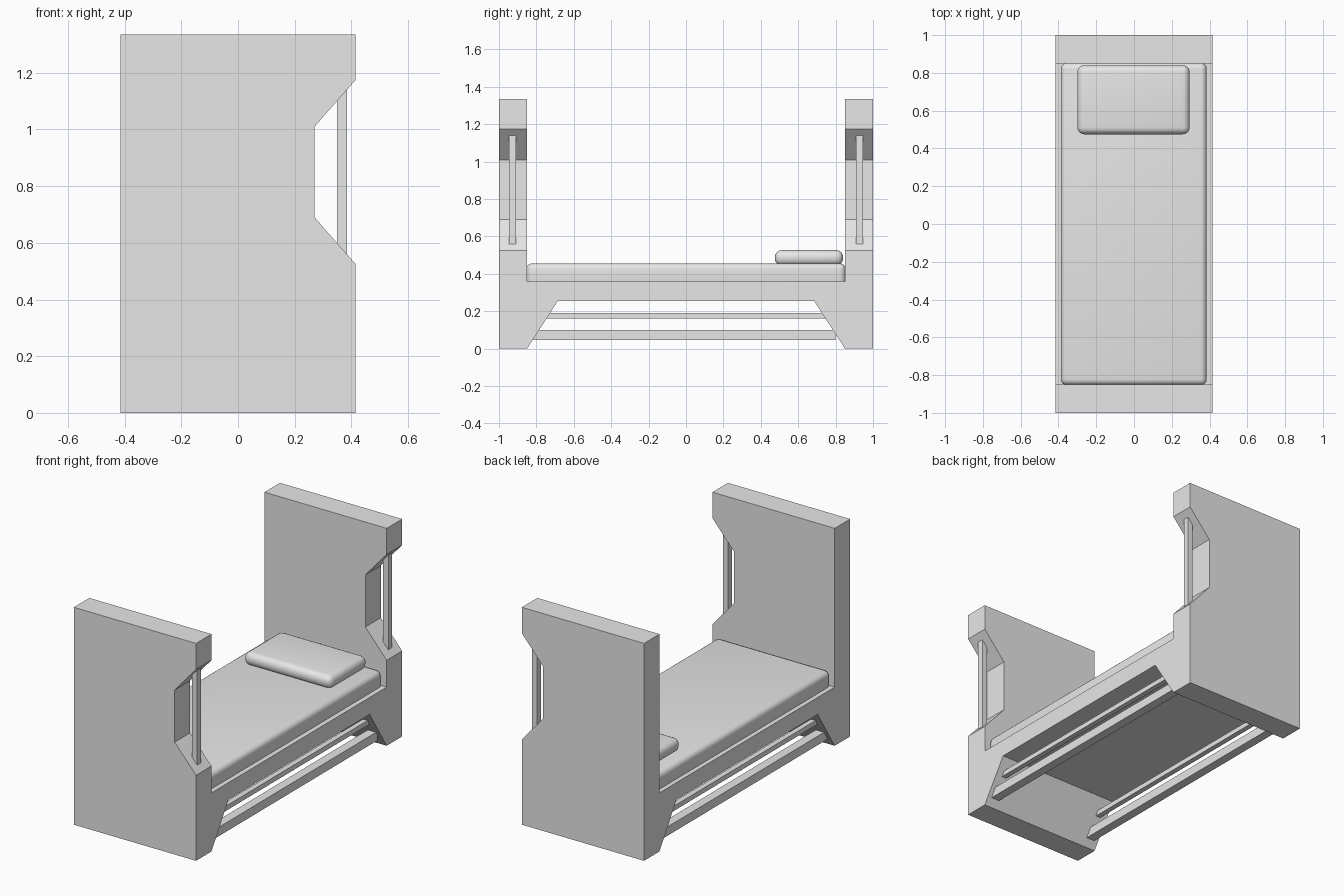
import bpy
import bmesh
from mathutils import Vector

cube = bpy.data.objects.get("Cube")
if cube:
    bpy.data.objects.remove(cube, do_unlink=True)

grey = bpy.data.materials.new("light_grey")
grey.use_nodes = True
colour = (0.8, 0.8, 0.8, 1)
grey.diffuse_color = colour
grey.node_tree.nodes["Principled BSDF"].inputs["Base Color"].default_value = colour


def finish(name, bm):
    bmesh.ops.recalc_face_normals(bm, faces=bm.faces)
    mesh = bpy.data.meshes.new(name)
    bm.to_mesh(mesh)
    bm.free()
    mesh.materials.append(grey)
    obj = bpy.data.objects.new(name, mesh)
    bpy.context.collection.objects.link(obj)
    return obj


def prism(name, points, sweep):
    """Extrude a closed outline along the sweep vector."""
    bm = bmesh.new()
    face = bm.faces.new([bm.verts.new(p) for p in points])
    new = bmesh.ops.extrude_face_region(bm, geom=[face])["geom"]
    verts = [v for v in new if isinstance(v, bmesh.types.BMVert)]
    bmesh.ops.translate(bm, verts=verts, vec=sweep)
    return finish(name, bm)


def box(name, low, high):
    low, high = Vector(low), Vector(high)
    bm = bmesh.new()
    bmesh.ops.create_cube(bm, size=1)
    bmesh.ops.scale(bm, verts=bm.verts, vec=high - low)
    bmesh.ops.translate(bm, verts=bm.verts, vec=(low + high) / 2)
    return finish(name, bm)


def activate(obj):
    bpy.ops.object.select_all(action='DESELECT')
    obj.select_set(True)
    bpy.context.view_layer.objects.active = obj


def soft_box(name, low, high, radius):
    obj = box(name, low, high)
    bevel = obj.modifiers.new("rounding", 'BEVEL')
    bevel.width = radius
    bevel.segments = 5
    activate(obj)
    bpy.ops.object.modifier_apply(modifier=bevel.name)
    bpy.ops.object.shade_smooth_by_angle()
    return obj


# Bed frame: side outline swept across the width
half_w, inner, top = 0.415, 0.85, 1.335
half_outline = [(0.685, 0.255), (inner, 0), (1, 0), (1, top), (inner, top), (inner, 0.36)]
outline = half_outline + [(-y, z) for y, z in reversed(half_outline)]
frame = prism("bed_frame", [(-half_w, y, z) for y, z in outline], (2 * half_w, 0, 0))

# Angled notch through the left edge of both end boards
notch = [(0.6, 0.525), (half_w, 0.525), (0.27, 0.69), (0.27, 1.01), (half_w, 1.175), (0.6, 1.175)]
cutter = prism("notch_cutter", [(x, -1.2, z) for x, z in notch], (0, 2.4, 0))
cutter.hide_render = True
cut = frame.modifiers.new("notch", 'BOOLEAN')
cut.operation = 'DIFFERENCE'
cut.solver = 'EXACT'
cut.object = cutter
activate(frame)
bpy.ops.object.modifier_apply(modifier=cut.name)
bpy.data.objects.remove(cutter, do_unlink=True)

# Upright post in each notch
for label, y in (("foot", -0.927), ("head", 0.927)):
    box(label + "_post", (0.35, y - 0.019, 0.555), (0.385, y + 0.019, 1.145))

# Rails under the deck on both sides
for label, s in (("left", 1), ("right", -1)):
    for level, x, half, y0, y1, z0, z1 in (
            ("lower", 0.36, 0.028, -0.83, 0.80, 0.045, 0.10),
            ("upper", 0.355, 0.016, -0.78, 0.76, 0.16, 0.19)):
        box(f"{label}_{level}_rail", (s * x - half, y0, z0), (s * x + half, y1, z1))

# Bedding
soft_box("mattress", (-0.387, -0.853, 0.325), (0.385, 0.853, 0.456), 0.032)
soft_box("pillow", (-0.3, 0.475, 0.445), (0.295, 0.84, 0.527), 0.037)
